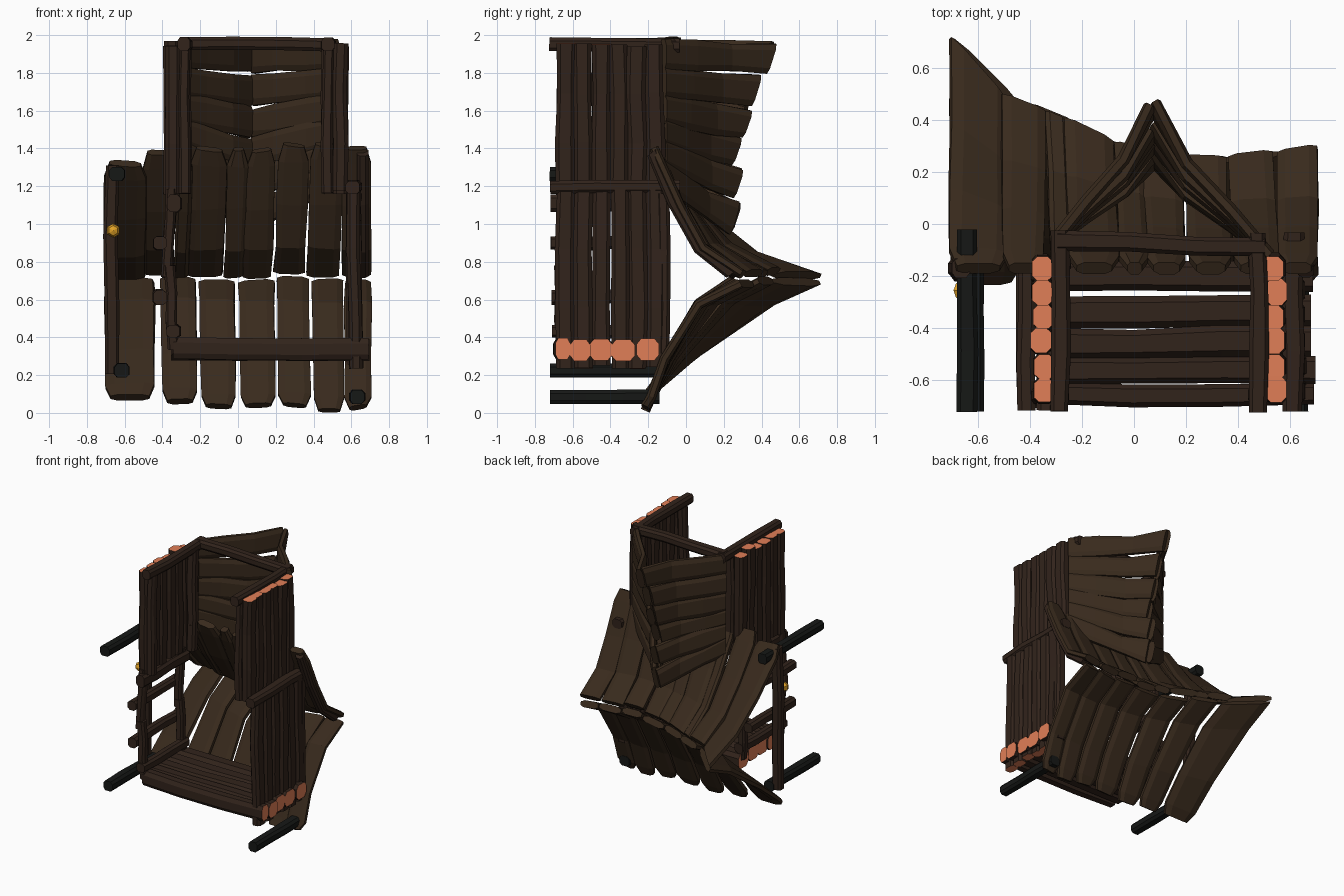
import bpy, bmesh, random
from mathutils import Vector as V, Matrix

if "Cube" in bpy.data.objects:
    bpy.data.objects.remove(bpy.data.objects["Cube"])

random.seed(7)
rnd = lambda a: random.uniform(-a, a)


def material(name, rgb):
    m = bpy.data.materials.new(name)
    m.diffuse_color = (*rgb, 1)
    m.use_nodes = True
    m.node_tree.nodes["Principled BSDF"].inputs["Base Color"].default_value = m.diffuse_color
    return m


WOOD = material("dark_wood", (0.031, 0.017, 0.011))
ROOF = material("roof_wood", (0.040, 0.023, 0.012))
CUT = material("cut_wood", (0.75, 0.21, 0.095))
IRON = material("black_iron", (0.008, 0.009, 0.008))
GOLD = material("brass", (0.75, 0.36, 0.02))

SECTION = [(0, -.25), (.2, -.5), (.8, -.5), (1, -.25), (1, .25), (.8, .5), (.2, .5), (0, .25)]


def strip(bm, pairs, t, caps=(0, 0)):
    """Plank lofted through pairs of edge points with chamfered section."""
    rings = []
    for i, (l, r) in enumerate(pairs):
        a, b = pairs[max(i - 1, 0)], pairs[min(i + 1, len(pairs) - 1)]
        n = (r - l).cross((b[0] + b[1]) - (a[0] + a[1])).normalized()
        rings.append([bm.verts.new(l.lerp(r, u) + n * v * t) for u, v in SECTION])
    k = len(SECTION)
    for p, q in zip(rings, rings[1:]):
        for j in range(k):
            bm.faces.new((p[j], p[(j + 1) % k], q[(j + 1) % k], q[j]))
    bm.faces.new(rings[0][::-1]).material_index = caps[0]
    bm.faces.new(rings[-1]).material_index = caps[1]


def beam(bm, a, b, side, t, caps=(0, 0), wobble=.006, end=.004):
    """Straight rough beam from a to b; side is its full width vector."""
    a, b, side = V(a), V(b), V(side)
    d = (b - a).normalized()
    pairs = []
    for i in range(4):
        c = a.lerp(b, i / 3) + V((rnd(wobble), rnd(wobble), rnd(wobble)))
        if i in (0, 3):
            c += d * rnd(end)
        s = side * (.5 + rnd(.04))
        pairs.append((c - s, c + s))
    strip(bm, pairs, t, caps)


def finish(bm, name, *mats):
    bmesh.ops.recalc_face_normals(bm, faces=bm.faces[:])
    me = bpy.data.meshes.new(name)
    bm.to_mesh(me)
    bm.free()
    for m in mats:
        me.materials.append(m)
    ob = bpy.data.objects.new(name, me)
    bpy.context.collection.objects.link(ob)
    return ob


def interp(table, x):
    for (x0, y0), (x1, y1) in zip(table, table[1:]):
        if x <= x1:
            return y0 + (y1 - y0) * (x - x0) / (x1 - x0)
    return table[-1][1]


# main roof: two tiers of curved planks meeting at a ragged rear ridge
RIDGE = [(-.71, .725), (-.5, .48), (-.3, .41), (-.1, .31), (.1, .26), (.4, .25), (.71, .30)]
UPPER = [(0, 1.39), (.08, 1.315), (.35, 1.09), (.65, .875), (1, .74)]
LOWER = [(0, .03), (.07, .085), (.35, .28), (.8, .575), (1, .69)]


def roof(name, edges, profile, y0, drops, shift, sag):
    """Sag pulls the middle of the planks forward, more towards the right."""
    bm = bmesh.new()
    for (x0, x1), dz in zip(edges, drops):
        off, lift, pairs = rnd(.015), rnd(.01), []
        sh = shift if -.5 < x0 < .5 else 0
        for i, (s, z) in enumerate(profile):
            inset = .03 if i == 0 else abs(rnd(.008))
            ends = []
            for x in (x0 + inset, x1 - inset):
                reach = interp(RIDGE, x) + off
                k = .3 + .7 * (x + .71) / 1.42
                sy = s - k * sag * s * s * (1 - s)
                ends.append(V((x + sh * (1 - s), y0 + (reach - y0) * sy,
                               z + dz * (1 - s) + lift + rnd(.01))))
            pairs.append(tuple(ends))
        strip(bm, pairs, .05)
    return finish(bm, name, ROOF)


roof("upper_roof_planks",
     [(-.71, -.485), (-.51, -.34), (-.345, -.26), (-.275, -.08), (-.08, .035), (.02, .18),
      (.185, .355), (.355, .54), (.545, .71)],
     UPPER, -.17, [-.06, -.02, .0, .01, .0, .01, .02, .03, .03], .025, .6)
roof("lower_roof_planks",
     [(-.705, -.44), (-.415, -.22), (-.21, -.015), (0, .195), (.2, .38), (.385, .56), (.56, .71)],
     LOWER, -.215, [.06, .03, .01, .01, .0, -.01, 0], .01, 1.9)

# small gable roof running up the rear of the upper frame
bm = bmesh.new()
EAVE_Z = [1.9, 1.75, 1.61, 1.49, 1.38, 1.27]
RIDGE_Z = [1.875, 1.71, 1.54, 1.37, 1.2, 1.04]
PEAK = [.455, .35, .30, .25, .25, .27]
for ez, rz, pk in zip(EAVE_Z, RIDGE_Z, PEAK):
    for x0, y0, x1 in ((-.30, -.06, .06), (.52, -.12, .08)):
        pk2, tilt, pairs = pk + rnd(.02), rnd(.02), []
        for s, f in ((0, 0), (.33, .3), (.72, .62), (1, 1)):
            x, y = x0 + (x1 - x0) * s, y0 + (pk2 - y0) * f
            z = ez + (rz - ez) * s + tilt * s
            h = .078 + rnd(.01)
            lean = .025 if s == 1 else 0
            pairs.append((V((x, y - lean, z - h)), V((x, y + lean, z + h))))
        strip(bm, pairs, .05)
finish(bm, "gable_roof_planks", ROOF)

# upper side walls with cut timber tops
bm = bmesh.new()
for x in (-.35, .54):
    for i in range(6):
        y = -.64 + i * .095
        beam(bm, (x, y, 1.17), (x, y, 1.95), (0, .097, 0), .08, (0, 1), .007, .012)
finish(bm, "upper_side_walls", WOOD, CUT)

# upper frame: top rails, cross beam and inner posts
bm = bmesh.new()
for x in (-.283, .475):
    beam(bm, (x, -.72, 1.955), (x, -.03, 1.95), (.072, 0, 0), .072)
    beam(bm, (x, -.15, 1.16), (x, -.15, 1.93), (.07, 0, 0), .07)
    beam(bm, (x, -.65, 1.16), (x, -.65, 1.93), (.06, 0, 0), .07)
beam(bm, (-.29, -.06, 1.955), (.5, -.09, 1.95), (0, .075, 0), .07)
finish(bm, "upper_frame", WOOD)

# lower right wall
bm = bmesh.new()
for i in range(6):
    y = -.64 + i * .096
    beam(bm, (.625, y, .25), (.61, y, 1.18), (0, .098, 0), .07, (1, 0), .006, .012)
finish(bm, "lower_right_wall", WOOD, CUT)
bm = bmesh.new()
beam(bm, (.61, -.72, 1.195), (.61, -.03, 1.2), (.08, 0, 0), .07)
beam(bm, (.61, -.12, .25), (.61, -.12, 1.17), (.08, 0, 0), .07)
finish(bm, "right_wall_rail", WOOD)

# floor with cut ends
bm = bmesh.new()
for y, w in ((-.655, .085), (-.56, .105), (-.455, .115), (-.335, .13), (-.2, .12)):
    beam(bm, (-.35, y, .34), (.685, y, .335), (0, w, 0), .115, (1, 1), .006, .01)
finish(bm, "floor_planks", WOOD, CUT)

# broken open left wall: posts and loose rails
bm = bmesh.new()
for y in (-.66, -.2):
    beam(bm, (-.345, y, .34), (-.36, y, .78), (.06, 0, 0), .065)
    beam(bm, (-.375, y, .72), (-.35, y, 1.18), (.06, 0, 0), .065)
for x, z, h in ((-.335, 1.11, .09), (-.415, .9, .07), (-.415, .615, .075), (-.34, .43, .07)):
    beam(bm, (x, -.715, z), (x, -.16, z), (0, 0, h), .07, (0, 0), .005, .004)
finish(bm, "left_wall_rails", WOOD)

# left post and right roof end trim
bm = bmesh.new()
beam(bm, (-.67, -.18, .2), (-.67, -.17, 1.31), (.075, 0, 0), .075)
finish(bm, "left_post", WOOD)
bm = bmesh.new()
strip(bm, [(V((.66, y - .025, z - .02)), V((.66, y + .025, z + .02)))
           for y, z in ((-.18, 1.38), (-.07, 1.12), (.07, .87), (.24, .735))], .06)
finish(bm, "right_roof_trim", WOOD)

# iron bars sticking out to the front
bm = bmesh.new()
for x, z, y1 in ((-.64, 1.265, -.02), (-.615, .225, -.14), (.63, .085, -.14)):
    beam(bm, (x, -.72, z), (x, y1, z), (.08, 0, 0), .075, (0, 0), .002, 0)
finish(bm, "iron_bars", IRON)

# knob on the left post
bm = bmesh.new()
bmesh.ops.create_uvsphere(bm, u_segments=6, v_segments=4, radius=.038,
                          matrix=Matrix.Translation((-.66, -.255, .965)) @ Matrix.Rotation(1.5708, 4, 'X'))
finish(bm, "knob", GOLD)
